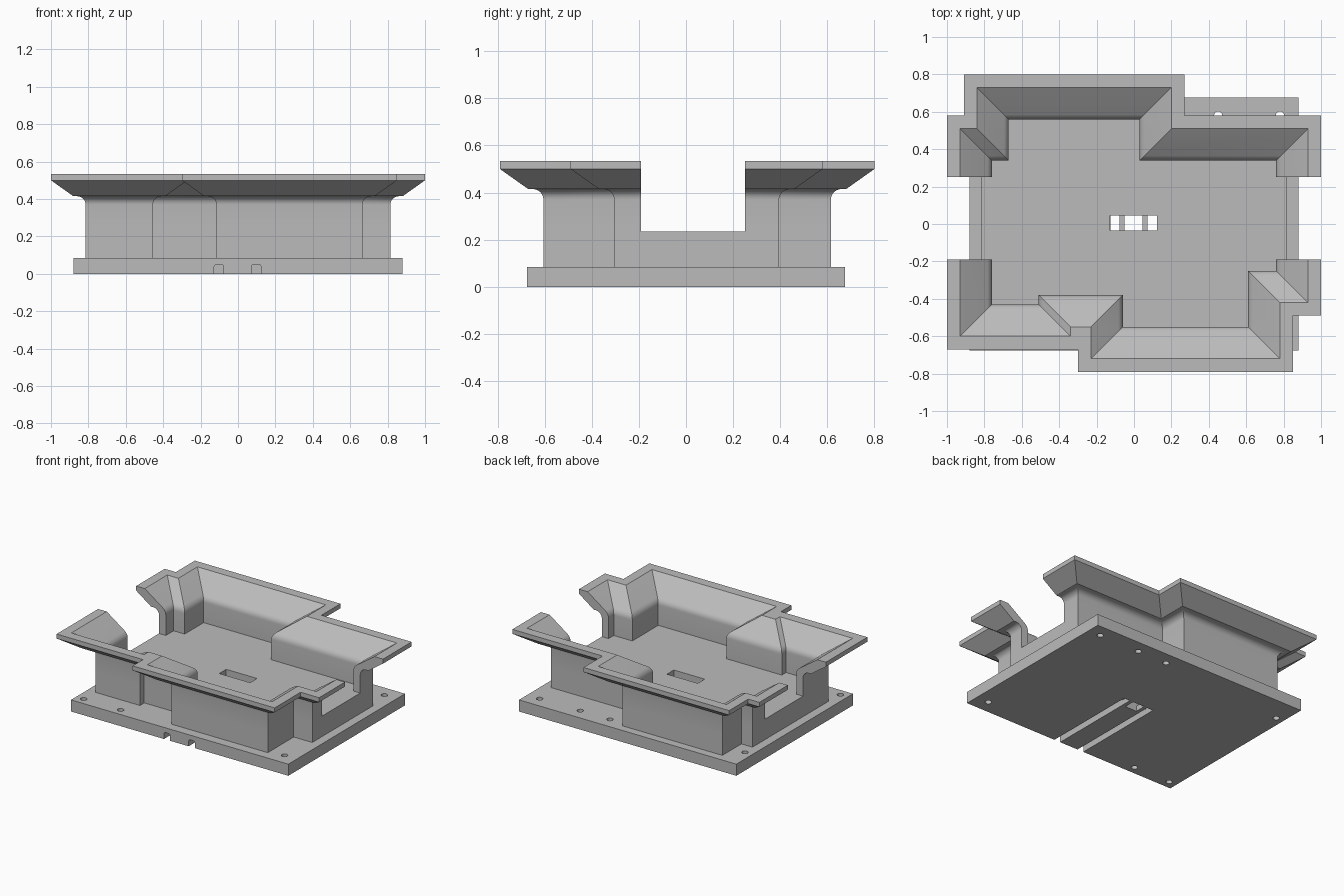
import bpy, bmesh, math
from mathutils import Vector, Matrix

cube = bpy.data.objects.get("Cube")
if cube:
    bpy.data.objects.remove(cube)

grey = bpy.data.materials.new("plain grey")
grey.use_nodes = True
grey.diffuse_color = (0.5, 0.5, 0.5, 1)
grey.node_tree.nodes["Principled BSDF"].inputs["Base Color"].default_value = grey.diffuse_color

BASE_TOP, FLOOR = 0.085, 0.235


def make(name, bm):
    bmesh.ops.recalc_face_normals(bm, faces=bm.faces)
    mesh = bpy.data.meshes.new(name)
    bm.to_mesh(mesh)
    bm.free()
    mesh.materials.append(grey)
    obj = bpy.data.objects.new(name, mesh)
    bpy.context.collection.objects.link(obj)
    return obj


def box(name, x0, x1, y0, y1, z0, z1, round_top=0):
    bm = bmesh.new()
    mid = Vector((x0 + x1, y0 + y1, z0 + z1)) / 2
    size = Matrix.Diagonal((x1 - x0, y1 - y0, z1 - z0, 1))
    bmesh.ops.create_cube(bm, size=1, matrix=Matrix.Translation(mid) @ size)
    if round_top:
        edges = [e for e in bm.edges
                 if all(v.co.z > mid.z for v in e.verts)
                 and abs(e.verts[0].co.x - e.verts[1].co.x) < 0.001]
        bmesh.ops.bevel(bm, geom=edges, offset=round_top, segments=4,
                        affect='EDGES', profile=0.5)
    return make(name, bm)


def cylinder(name, x, y, radius):
    bm = bmesh.new()
    bmesh.ops.create_cone(bm, cap_ends=True, segments=24, radius1=radius, radius2=radius,
                          depth=0.3, matrix=Matrix.Translation((x, y, 0.04)))
    return make(name, bm)


def cut(target, cutters):
    for c in cutters:
        mod = target.modifiers.new("cut", 'BOOLEAN')
        mod.operation, mod.solver, mod.object = 'DIFFERENCE', 'EXACT', c
    bpy.context.view_layer.objects.active = target
    for mod in list(target.modifiers):
        bpy.ops.object.modifier_apply(modifier=mod.name)


def arc(cx, cz, r, a0, a1, steps):
    angles = [math.radians(a0 + (a1 - a0) * i / steps) for i in range(steps + 1)]
    return [(cx + r * math.cos(a), cz + r * math.sin(a)) for a in angles]


def sweep(name, path, profile):
    """Run a closed profile (inward distance, height) along a mitred path."""
    pts = [Vector(p) for p in path]
    normals = []
    for a, b in zip(pts, pts[1:]):
        d = (b - a).normalized()
        normals.append(Vector((-d.y, d.x)))
    bm = bmesh.new()
    rings = []
    for i, p in enumerate(pts):
        if 0 < i < len(pts) - 1:
            n = normals[i - 1] + normals[i]
        else:
            n = normals[0] if i == 0 else normals[-1]
        rings.append([bm.verts.new((*(p + n * d), z)) for d, z in profile])
    k = len(profile)
    for r, s in zip(rings, rings[1:]):
        for j in range(k):
            bm.faces.new((r[j], s[j], s[(j + 1) % k], r[(j + 1) % k]))
    bm.faces.new(rings[0])
    bm.faces.new(rings[-1][::-1])
    return make(name, bm)


# Outer wall lines, counter-clockwise, open at the two side gaps
front_path = [(-0.815, -0.19), (-0.815, -0.485), (-0.455, -0.485), (-0.455, -0.435),
              (-0.115, -0.435), (-0.115, -0.605), (0.665, -0.605), (0.665, -0.305),
              (0.815, -0.305), (0.815, -0.19)]
back_path = [(0.815, 0.25), (0.815, 0.395), (0.085, 0.395), (0.085, 0.615),
             (-0.725, 0.615), (-0.725, 0.395), (-0.815, 0.395), (-0.815, 0.25)]

# Flared wall section: outer face, underside, rim, inner slope, inner face
profile = [(0, FLOOR)]
profile += arc(-0.045, 0.37, 0.045, 0, 90, 6)
profile += [(-0.065, 0.415), (-0.185, 0.5), (-0.185, 0.533), (-0.115, 0.533)]
profile += arc(-0.003, 0.384, 0.058, 55, 0, 5)
profile += [(0.055, FLOOR)]
walls = [sweep("front_wall", front_path, profile),
         sweep("back_wall", back_path, profile)]

# Raised floor block filling the wall outline
bm = bmesh.new()
face = bm.faces.new([bm.verts.new((x, y, BASE_TOP)) for x, y in front_path + back_path])
top = bmesh.ops.extrude_face_region(bm, geom=[face])
bmesh.ops.translate(bm, vec=(0, 0, FLOOR - BASE_TOP),
                    verts=[v for v in top["geom"] if isinstance(v, bmesh.types.BMVert)])
floor_block = make("floor_block", bm)

# Base plate
base = box("base_plate", -0.88, 0.88, -0.675, 0.675, 0, BASE_TOP)

# Openings: floor slot, centre hole, cable channels and screw holes
slot = box("slot_cutter", -0.127, 0.123, -0.035, 0.045, 0.04, 0.4)
centre = box("centre_cutter", -0.05, 0.045, -0.035, 0.045, -0.1, 0.07)
channels = [box("channel_cutter", x, x + 0.05, -0.8, 0.045, -0.1, 0.05, 0.012)
            for x in (-0.127, 0.073)]
holes = [cylinder("screw_cutter", x, y, 0.022) for x, y in
         [(-0.82, -0.615), (-0.52, -0.615), (0.78, -0.575), (0.78, 0.58),
          (0.45, 0.58), (0.21, 0.58), (-0.82, 0.49)]]
cutters = [slot, centre] + channels + holes
cut(floor_block, [slot])
cut(base, cutters)
for c in cutters:
    bpy.data.objects.remove(c)

# Smooth the fillets, keep corners crisp
bpy.ops.object.select_all(action='DESELECT')
for obj in walls + [base]:
    obj.select_set(True)
bpy.context.view_layer.objects.active = base
bpy.ops.object.shade_smooth_by_angle(angle=math.radians(25))
